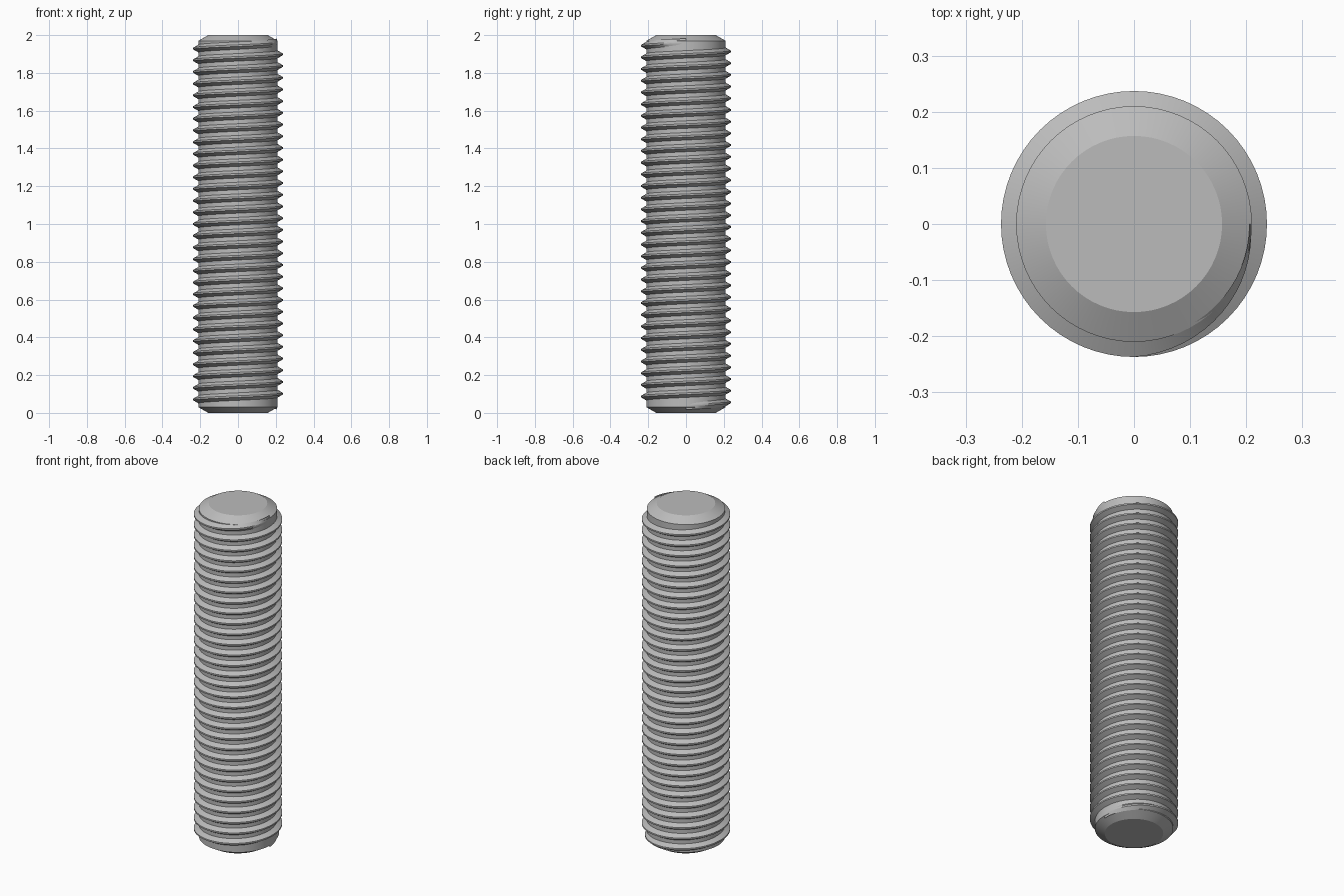
import bpy, bmesh, math

cube = bpy.data.objects.get("Cube")
if cube:
    bpy.data.objects.remove(cube, do_unlink=True)

SEG = 64              # steps around the rod
CORE, CREST = 0.21, 0.237
TURNS = 31
START, END = 0.04, 1.96
PITCH = (END - START) / TURNS

steel = bpy.data.materials.new("grey steel")
steel.use_nodes = True
colour = (0.5, 0.5, 0.5, 1)
steel.diffuse_color = colour
steel.node_tree.nodes["Principled BSDF"].inputs["Base Color"].default_value = colour


def finish(bm, name):
    bmesh.ops.recalc_face_normals(bm, faces=bm.faces)
    mesh = bpy.data.meshes.new(name)
    bm.to_mesh(mesh)
    bm.free()
    mesh.materials.append(steel)
    obj = bpy.data.objects.new(name, mesh)
    bpy.context.collection.objects.link(obj)
    bpy.ops.object.select_all(action='DESELECT')
    obj.select_set(True)
    bpy.context.view_layer.objects.active = obj
    bpy.ops.object.shade_smooth_by_angle(angle=math.radians(25))
    return obj


def bridge(bm, a, b, closed):
    n = len(a)
    for i in range(n if closed else n - 1):
        j = (i + 1) % n
        bm.faces.new((a[i], a[j], b[j], b[i]))


# Rod core with chamfered ends
bm = bmesh.new()
rings = []
for r, z in [(0.157, 0), (CORE, 0.03), (CORE, 1.97), (0.157, 2)]:
    rings.append([bm.verts.new((r * math.cos(k * math.tau / SEG),
                                r * math.sin(k * math.tau / SEG), z))
                  for k in range(SEG)])
for a, b in zip(rings, rings[1:]):
    bridge(bm, a, b, True)
bm.faces.new(rings[0])
bm.faces.new(rings[-1])
finish(bm, "rod_core")

# Helical thread ridge, fading into the core over a quarter turn at each end
bm = bmesh.new()
previous = None
steps = TURNS * SEG
for k in range(steps + 1):
    t = k * math.tau / SEG
    z = START + PITCH * k / SEG
    fade = min(1, k / (SEG / 4), (steps - k) / (SEG / 4))
    crest = CORE - 0.002 + (CREST - CORE + 0.002) * fade
    section = [(CORE - 0.004, -0.36), (crest, -0.07), (crest, 0.07), (CORE - 0.004, 0.36)]
    ring = [bm.verts.new((r * math.cos(t), r * math.sin(t), z + h * PITCH))
            for r, h in section]
    if previous:
        bridge(bm, previous, ring, True)
    else:
        bm.faces.new(ring)
    previous = ring
bm.faces.new(previous)
finish(bm, "thread_ridge")
